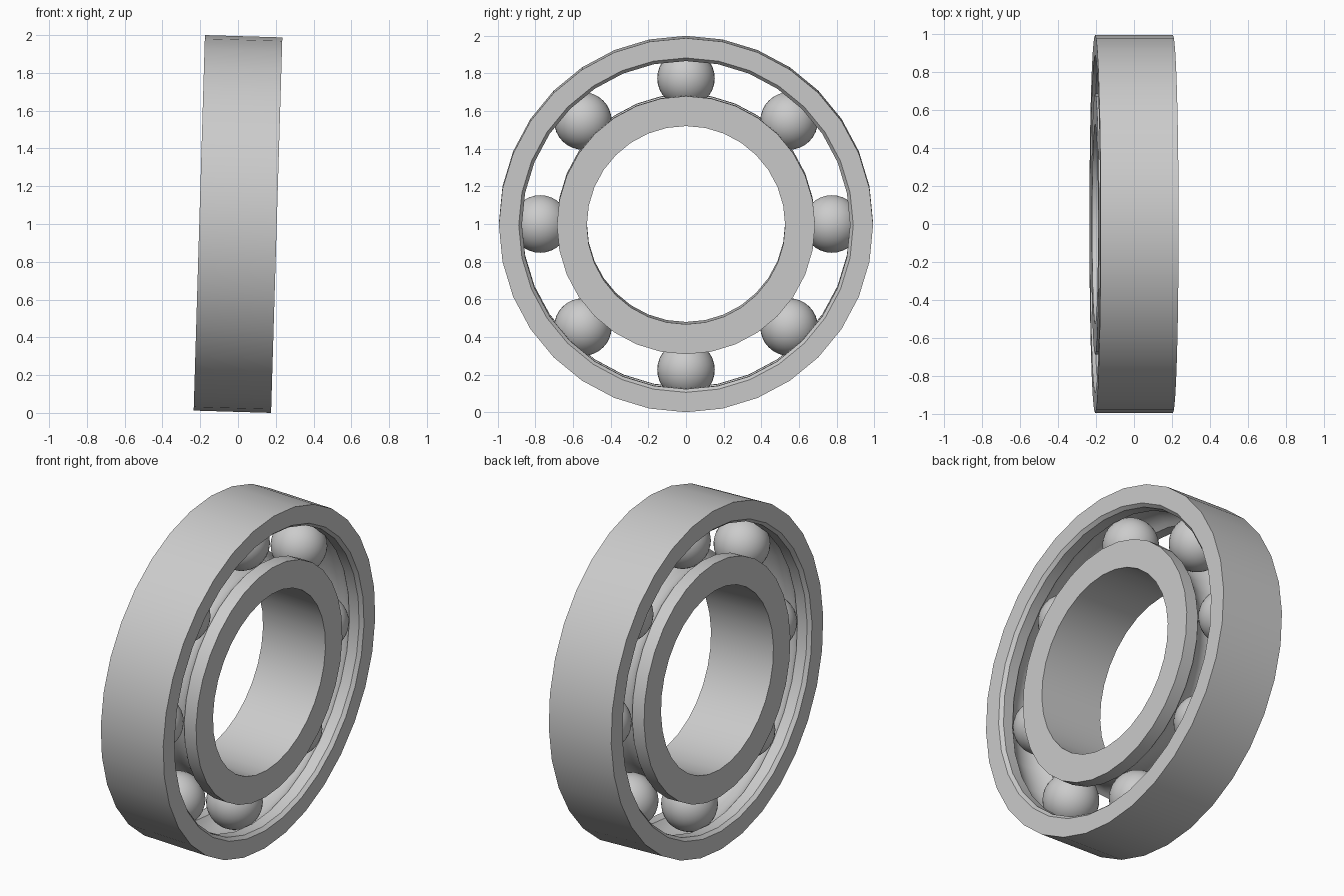
import bpy, bmesh
from math import sin, cos, pi, radians, sqrt, asin
from mathutils import Matrix, Vector

if "Cube" in bpy.data.objects:
    bpy.data.objects.remove(bpy.data.objects["Cube"])

TILT = 0.03          # slight lean of the axle about y
SEG = 32
HALF = 0.205         # half width of the bearing
ORBIT = 0.775        # radius of the ball circle
BALL = 0.153
GROOVE = 0.155
POSE = Matrix.Translation((0, 0, 1)) @ Matrix.Rotation(TILT, 4, 'Y')


def finish(name, bm, angle):
    bmesh.ops.recalc_face_normals(bm, faces=bm.faces)
    bm.transform(POSE)
    me = bpy.data.meshes.new(name)
    bm.to_mesh(me)
    bm.free()
    ob = bpy.data.objects.new(name, me)
    bpy.context.collection.objects.link(ob)
    bpy.ops.object.select_all(action='DESELECT')
    ob.select_set(True)
    bpy.context.view_layer.objects.active = ob
    bpy.ops.object.shade_smooth_by_angle(angle=radians(angle))
    return ob


def lathe(name, profile):
    """Spin a closed (x, radius) profile around the x axis."""
    bm = bmesh.new()
    rings = []
    for i in range(SEG):
        a = 2 * pi * i / SEG
        rings.append([bm.verts.new((x, r * cos(a), r * sin(a))) for x, r in profile])
    n = len(profile)
    for i in range(SEG):
        p, q = rings[i], rings[(i + 1) % SEG]
        for j in range(n):
            k = (j + 1) % n
            bm.faces.new((p[j], p[k], q[k], q[j]))
    return finish(name, bm, 30)


def groove(lip, side, steps=10):
    """Ball track cut into a cylinder of radius lip; side +1 outer, -1 inner."""
    w = asin(sqrt(GROOVE ** 2 - (lip - ORBIT) ** 2) / GROOVE)
    angles = [-w + 2 * w * i / steps for i in range(steps + 1)]
    return [(GROOVE * sin(t), ORBIT + side * GROOVE * cos(t)) for t in angles]


# outer ring, with a small chamfer at each inner lip
R = 0.9943
lathe("outer_ring", [(HALF, R), (-HALF, R), (-HALF, 0.889), (-HALF + 0.02, 0.872)]
      + groove(0.872, 1) + [(HALF - 0.02, 0.872), (HALF, 0.889)])

# inner ring
lathe("inner_ring", [(HALF, 0.527), (-HALF, 0.527), (-HALF, 0.686)]
      + groove(0.686, -1) + [(HALF, 0.686)])

# eight balls
for i in range(8):
    a = i * pi / 4
    bm = bmesh.new()
    bmesh.ops.create_uvsphere(bm, u_segments=32, v_segments=16, radius=BALL)
    bmesh.ops.translate(bm, verts=bm.verts, vec=Vector((0, ORBIT * cos(a), ORBIT * sin(a))))
    finish("ball_%d" % (i + 1), bm, 40)
